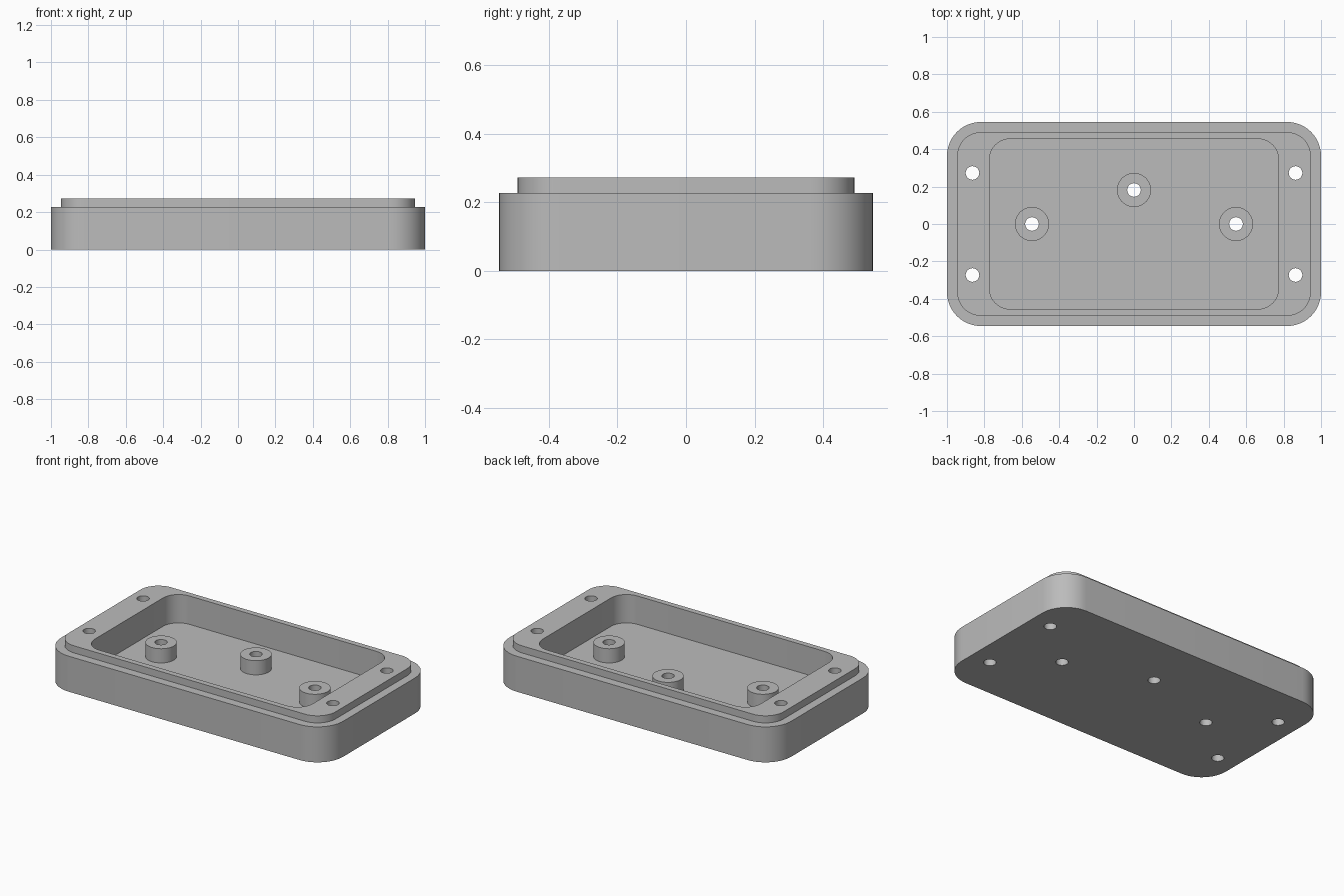
import bpy, bmesh, math

if "Cube" in bpy.data.objects:
    bpy.data.objects.remove(bpy.data.objects["Cube"], do_unlink=True)

U = 2 / 110          # one design unit: the case is 110 long
FLOOR, SHOULDER, TOP = 5 * U, 12.5 * U, 15 * U
HOLE_R = 2 * U

grey = bpy.data.materials.new("plain grey")
grey.use_nodes = True
grey.diffuse_color = (0.5, 0.5, 0.5, 1)
grey.node_tree.nodes["Principled BSDF"].inputs["Base Color"].default_value = (0.5, 0.5, 0.5, 1)


def rounded_rect(bm, half_x, half_y, radius, z, steps=12):
    """Ring of vertices round a rectangle with rounded corners."""
    ring = []
    for k, (sx, sy) in enumerate([(1, 1), (-1, 1), (-1, -1), (1, -1)]):
        for i in range(steps + 1):
            a = math.pi / 2 * (k + i / steps)
            ring.append(bm.verts.new((sx * (half_x - radius) + radius * math.cos(a),
                                      sy * (half_y - radius) + radius * math.sin(a), z)))
    return ring


def circle(bm, x, y, radius, z, sides=40):
    return [bm.verts.new((x + radius * math.cos(2 * math.pi * i / sides),
                          y + radius * math.sin(2 * math.pi * i / sides), z)) for i in range(sides)]


def skin(bm, rings):
    """Join each ring to the next with quads."""
    for low, high in zip(rings, rings[1:]):
        n = len(low)
        for i in range(n):
            j = (i + 1) % n
            bm.faces.new((low[i], low[j], high[j], high[i]))


def finish(bm, name):
    bmesh.ops.recalc_face_normals(bm, faces=bm.faces)
    mesh = bpy.data.meshes.new(name)
    bm.to_mesh(mesh)
    bm.free()
    mesh.materials.append(grey)
    obj = bpy.data.objects.new(name, mesh)
    bpy.context.collection.objects.link(obj)
    return obj


def smooth(obj):
    bpy.ops.object.select_all(action="DESELECT")
    obj.select_set(True)
    bpy.context.view_layer.objects.active = obj
    bpy.ops.object.shade_smooth_by_angle(angle=math.radians(30))


# Tray: outer wall, shoulder, raised lip, pocket
bm = bmesh.new()
rings = [rounded_rect(bm, hx * U, hy * U, r * U, z) for hx, hy, r, z in [
    (55, 30, 10, 0), (55, 30, 10, SHOULDER),
    (52, 27, 7, SHOULDER), (52, 27, 7, TOP),
    (42.5, 25, 6, TOP), (42.5, 25, 6, FLOOR)]]
skin(bm, rings)
bm.faces.new(rings[0])
bm.faces.new(rings[-1])
tray = finish(bm, "tray")

boss_spots = [(-30 * U, 0), (30 * U, 0), (0, 10 * U)]
corner_spots = [(sx * 47.5 * U, sy * 15 * U) for sx in (-1, 1) for sy in (-1, 1)]

# Drill for all through holes
bm = bmesh.new()
for x, y in boss_spots + corner_spots:
    ends = [circle(bm, x, y, HOLE_R, z) for z in (-0.1, TOP + 0.1)]
    skin(bm, ends)
    for end in ends:
        bm.faces.new(end)
drill = finish(bm, "hole_cutter")
drill.hide_render = True

cut = tray.modifiers.new("holes", "BOOLEAN")
cut.operation, cut.solver, cut.object = "DIFFERENCE", "EXACT", drill
bpy.context.view_layer.objects.active = tray
bpy.ops.object.modifier_apply(modifier=cut.name)
bpy.data.objects.remove(drill, do_unlink=True)
smooth(tray)

# Hollow mounting bosses standing on the pocket floor
for name, (x, y) in zip(("right_boss", "left_boss", "back_boss"), boss_spots):
    bm = bmesh.new()
    skin(bm, [circle(bm, x, y, r, z) for r, z in [
        (5 * U, FLOOR), (5 * U, 2 * FLOOR), (HOLE_R, 2 * FLOOR), (HOLE_R, FLOOR)]])
    smooth(finish(bm, name))
